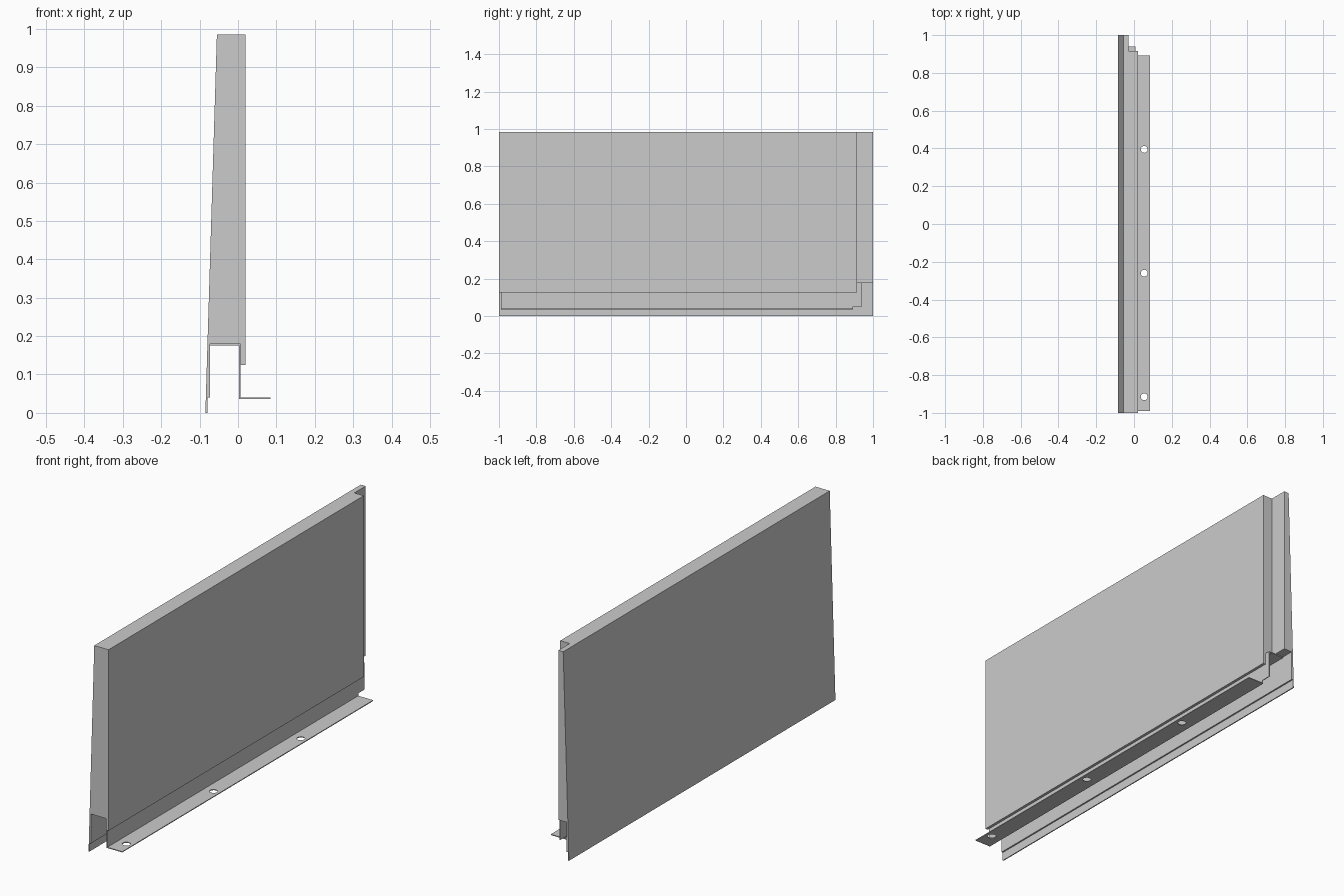
import bpy, bmesh
from mathutils import Matrix

if "Cube" in bpy.data.objects:
    bpy.data.objects.remove(bpy.data.objects["Cube"])


def extrude_profile(name, points, y0, y1):
    """Extrude an x-z outline along y."""
    bm = bmesh.new()
    face = bm.faces.new([bm.verts.new((x, y0, z)) for x, z in points])
    new = bmesh.ops.extrude_face_region(bm, geom=[face])["geom"]
    verts = [v for v in new if isinstance(v, bmesh.types.BMVert)]
    bmesh.ops.translate(bm, verts=verts, vec=(0, y1 - y0, 0))
    bmesh.ops.recalc_face_normals(bm, faces=bm.faces)
    return make_object(name, bm)


def make_object(name, bm):
    mesh = bpy.data.meshes.new(name)
    bm.to_mesh(mesh)
    bm.free()
    obj = bpy.data.objects.new(name, mesh)
    bpy.context.collection.objects.link(obj)
    return obj


def box(name, x0, x1, y0, y1, z0, z1):
    return extrude_profile(name, [(x0, z0), (x1, z0), (x1, z1), (x0, z1)], y0, y1)


def cut(obj, cutter):
    """Subtract the cutter, then remove it."""
    cutter.hide_render = True
    mod = obj.modifiers.new("cut", "BOOLEAN")
    mod.operation = "DIFFERENCE"
    mod.solver = "EXACT"
    mod.object = cutter
    bpy.context.view_layer.objects.active = obj
    bpy.ops.object.modifier_apply(modifier=mod.name)
    bpy.data.objects.remove(cutter)


# Thick panel with sloping outer face, drip lip and open channel below
panel = extrude_profile("wall_panel", [
    (-0.085, 0), (-0.08, 0), (-0.08, 0.04), (-0.073, 0.04), (-0.073, 0.18),
    (0.007, 0.18), (0.007, 0.125), (0.02, 0.125), (0.02, 0.985), (-0.055, 0.985),
], -1, 1)

# Rabbet at the rear end of the panel
cut(panel, box("rabbet_cutter", -0.03, 0.2, 0.915, 1.2, -0.2, 1.2))

# Bent sheet: channel roof, web and mounting flange
bracket = extrude_profile("mounting_bracket", [
    (-0.073, 0.18), (0.007, 0.18), (0.007, 0.04), (0.085, 0.04),
    (0.085, 0.036), (0.003, 0.036), (0.003, 0.176), (-0.073, 0.176),
], -0.99, 0.94)

# Rear notch that shortens the flange
cut(bracket, box("notch_cutter", -0.02, 0.2, 0.893, 1.2, -0.1, 0.052))

# Bolt holes through the flange
for y in (-0.915, -0.26, 0.395):
    bm = bmesh.new()
    bmesh.ops.create_cone(bm, cap_ends=True, segments=32, radius1=0.018,
                          radius2=0.018, depth=0.06,
                          matrix=Matrix.Translation((0.054, y, 0.038)))
    cut(bracket, make_object("hole_cutter", bm))
